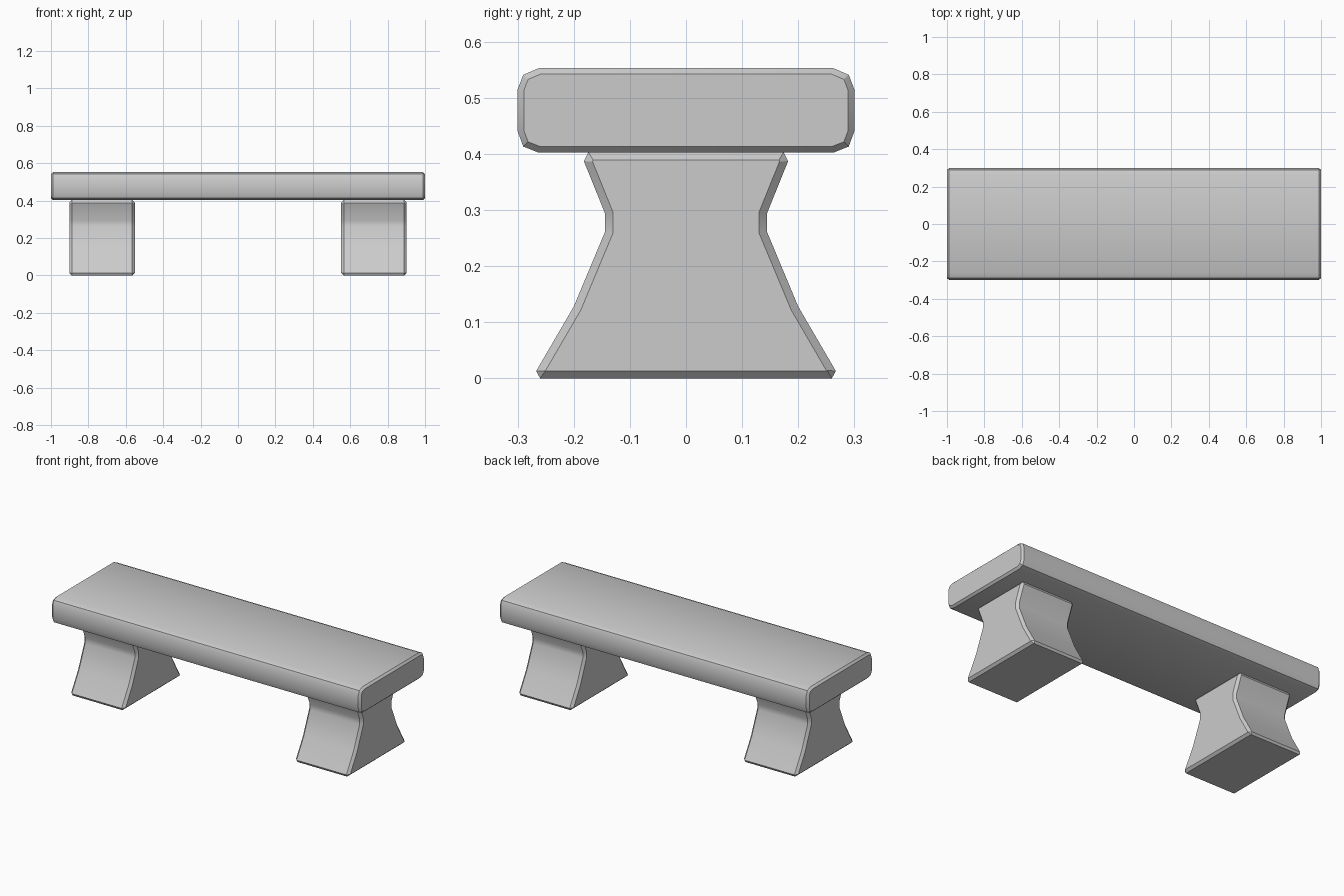
import bpy, bmesh, math

if "Cube" in bpy.data.objects:
    bpy.data.objects.remove(bpy.data.objects["Cube"])

stone = bpy.data.materials.new("light grey stone")
stone.diffuse_color = (0.6, 0.6, 0.6, 1)
stone.use_nodes = True
stone.node_tree.nodes["Principled BSDF"].inputs["Base Color"].default_value = stone.diffuse_color


def prism(name, half, x_centre, half_len, chamfer, inset):
    """Extrude a mirrored (y, z) profile along x and chamfer both ends."""
    outline = half + [(-y, z) for y, z in reversed(half)]
    bm = bmesh.new()
    x0, x1 = x_centre - half_len + chamfer, x_centre + half_len - chamfer
    a = [bm.verts.new((x0, y, z)) for y, z in outline]
    b = [bm.verts.new((x1, y, z)) for y, z in outline]
    n = len(outline)
    for i in range(n):
        j = (i + 1) % n
        bm.faces.new((a[i], a[j], b[j], b[i]))
    caps = [bm.faces.new(a), bm.faces.new(b)]
    bmesh.ops.recalc_face_normals(bm, faces=bm.faces[:])
    for cap in caps:
        bmesh.ops.inset_region(bm, faces=[cap], thickness=inset, depth=chamfer,
                               use_even_offset=True, use_boundary=True)
    mesh = bpy.data.meshes.new(name)
    bm.to_mesh(mesh)
    bm.free()
    mesh.materials.append(stone)
    obj = bpy.data.objects.new(name, mesh)
    bpy.context.collection.objects.link(obj)
    bpy.ops.object.select_all(action='DESELECT')
    obj.select_set(True)
    bpy.context.view_layer.objects.active = obj
    bpy.ops.object.shade_smooth_by_angle(angle=math.radians(32))
    return obj


# Slab seat with rounded long edges
seat = [(0.262, 0.402), (0.29, 0.413), (0.30, 0.44),
        (0.30, 0.515), (0.29, 0.541), (0.262, 0.553)]
prism("seat", seat, 0, 1.0, 0.012, 0.011)

# Waisted legs
leg = [(0.26, 0.0), (0.267, 0.013), (0.20, 0.128), (0.144, 0.262),
       (0.144, 0.293), (0.182, 0.387), (0.174, 0.403)]
for side, name in ((-1, "left_leg"), (1, "right_leg")):
    prism(name, leg, side * 0.727, 0.175, 0.014, 0.014)
